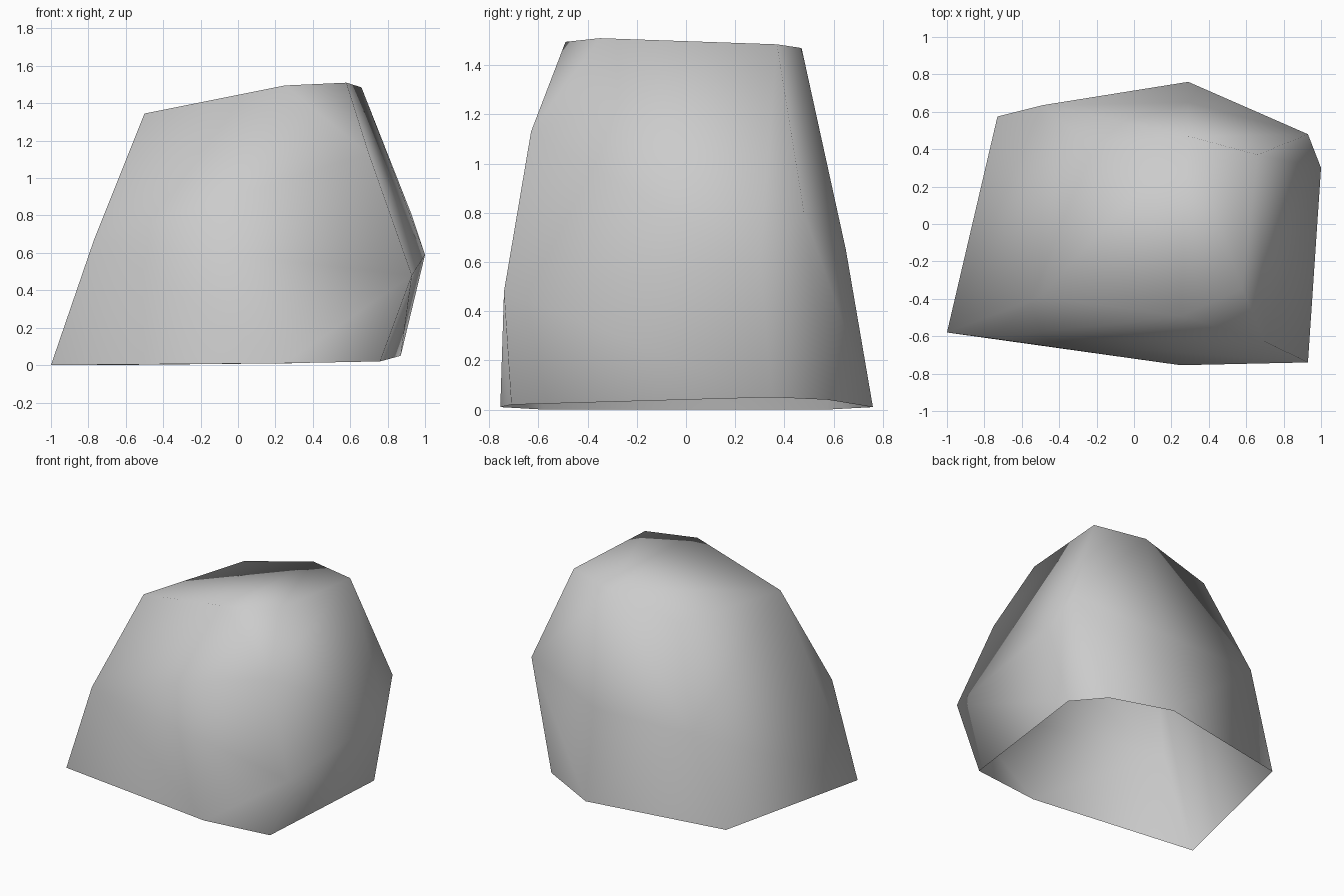
import bpy
import bmesh

default_cube = bpy.data.objects.get("Cube")
if default_cube:
    bpy.data.objects.remove(default_cube, do_unlink=True)


def make_material(name, colour):
    material = bpy.data.materials.new(name)
    material.use_nodes = True
    material.diffuse_color = colour
    material.node_tree.nodes["Principled BSDF"].inputs["Base Color"].default_value = colour
    return material


# Corner points of the boulder, ring by ring, starting at the front -x corner
ground_ring = [(-1, -.58, 0), (.25, -.755, .01), (.76, -.71, .02), (.87, .35, .05),
               (.7, .575, .04), (.29, .76, .01), (-.73, .575, 0)]
middle_ring = [(-.77, -.61, .67), (.7, -.63, 1.13), (.93, -.74, .48), (1, .3, .59),
               (.93, .48, .8), (.29, .65, .65), (-.49, .635, .67)]
crown_ring = [(-.5, -.39, 1.345), (.25, -.49, 1.495), (.58, -.35, 1.51),
              (.66, .37, 1.485), (.29, .47, 1.47), (-.25, .43, 1.345)]


def build_boulder(name, rings, material):
    """Wrap the rings in a faceted hull, open at the underside, shaded smooth."""
    bm = bmesh.new()
    for ring in rings:
        for point in ring:
            bm.verts.new(point)
    bmesh.ops.convex_hull(bm, input=bm.verts[:], use_existing_faces=False)
    bmesh.ops.recalc_face_normals(bm, faces=bm.faces[:])
    bm.normal_update()

    # Open underside
    underside = [face for face in bm.faces if face.normal.z < -.8]
    bmesh.ops.delete(bm, geom=underside, context="FACES")
    loose = [vert for vert in bm.verts if not vert.link_faces]
    bmesh.ops.delete(bm, geom=loose, context="VERTS")

    # Fully smooth shading over the low-poly facets
    for face in bm.faces:
        face.smooth = True
    mesh = bpy.data.meshes.new(name)
    bm.to_mesh(mesh)
    bm.free()
    mesh.materials.append(material)
    boulder = bpy.data.objects.new(name, mesh)
    bpy.context.scene.collection.objects.link(boulder)
    return boulder


stone_grey = make_material("stone grey", (.6, .6, .6, 1))
build_boulder("boulder", [ground_ring, middle_ring, crown_ring], stone_grey)
